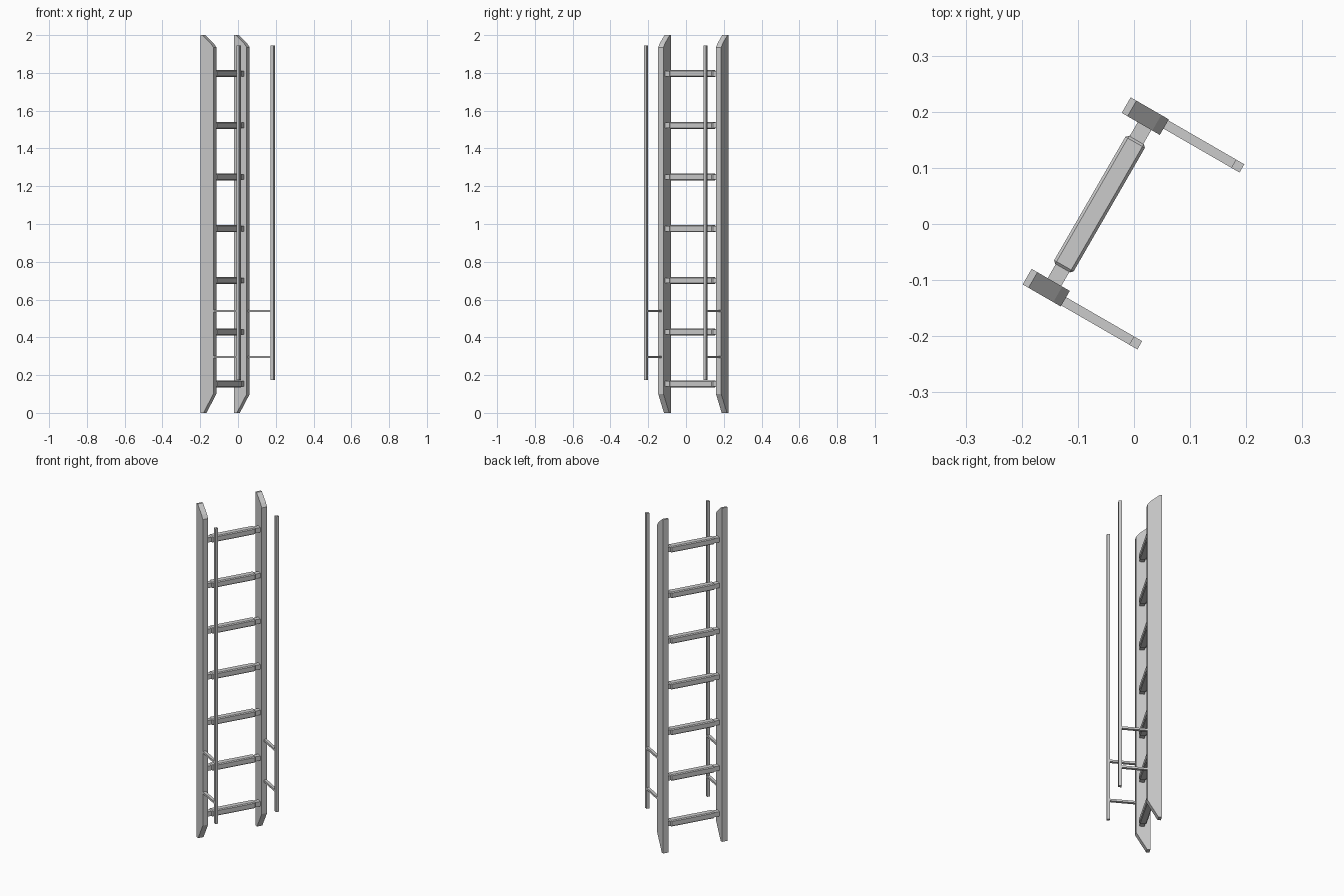
import bpy
import bmesh
from math import radians
from mathutils import Matrix

cube = bpy.data.objects.get("Cube")
if cube:
    bpy.data.objects.remove(cube, do_unlink=True)

grey = bpy.data.materials.new("light_grey")
grey.use_nodes = True
colour = (0.6, 0.6, 0.6, 1)
grey.diffuse_color = colour
grey.node_tree.nodes["Principled BSDF"].inputs["Base Color"].default_value = colour

# The whole ladder is turned about the vertical axis
TURN = Matrix.Rotation(radians(-30), 4, "Z")


def finish(name, bm):
    bmesh.ops.recalc_face_normals(bm, faces=bm.faces)
    mesh = bpy.data.meshes.new(name)
    bm.to_mesh(mesh)
    bm.free()
    mesh.materials.append(grey)
    ob = bpy.data.objects.new(name, mesh)
    ob.matrix_world = TURN
    bpy.context.collection.objects.link(ob)
    return ob


def box(name, low, high, bevel=0):
    bm = bmesh.new()
    bmesh.ops.create_cube(bm, size=1)
    for v in bm.verts:
        v.co = [(a + b) / 2 + c * (b - a) for a, b, c in zip(low, high, v.co)]
    if bevel:
        bmesh.ops.bevel(bm, geom=bm.edges[:], offset=bevel, segments=1,
                        affect="EDGES")
    return finish(name, bm)


def plank(name, profile, y0, y1):
    bm = bmesh.new()
    face = bm.faces.new([bm.verts.new((x, y0, z)) for x, z in profile])
    out = bmesh.ops.extrude_face_region(bm, geom=[face])["geom"]
    moved = [g for g in out if isinstance(g, bmesh.types.BMVert)]
    bmesh.ops.translate(bm, verts=moved, vec=(0, y1 - y0, 0))
    return finish(name, bm)


BACK, FRONT = -0.118, -0.0395
stile_profile = [(BACK, 0), (-0.1, 0), (FRONT, 0.1), (FRONT, 1.935),
                 (-0.055, 1.956), (-0.106, 2), (BACK, 2)]

for side, s in (("left", 1), ("right", -1)):
    # Side plank with angled ends
    plank(side + "_stile", stile_profile, s * 0.1765 - 0.016, s * 0.1765 + 0.016)

    # Handrail with two brackets
    y0, y1 = s * 0.182 - 0.0085, s * 0.182 + 0.0085
    box(side + "_handrail", (0.1, y0, 0.175), (0.117, y1, 1.945))
    for level, z in (("lower", 0.296), ("upper", 0.539)):
        box(f"{side}_{level}_bracket", (FRONT - 0.01, y0, z - 0.006),
            (0.102, y1, z + 0.006))

# Chamfered rungs with narrower tenons running into the stiles
for i in range(7):
    z = 0.154 + i * 0.2737
    box(f"rung_{i + 1}", (-0.091, -0.132, z - 0.0185),
        (-0.051, 0.132, z + 0.0185), 0.005)
    box(f"rung_tenon_{i + 1}", (-0.085, -0.165, z - 0.014),
        (-0.057, 0.165, z + 0.014))
